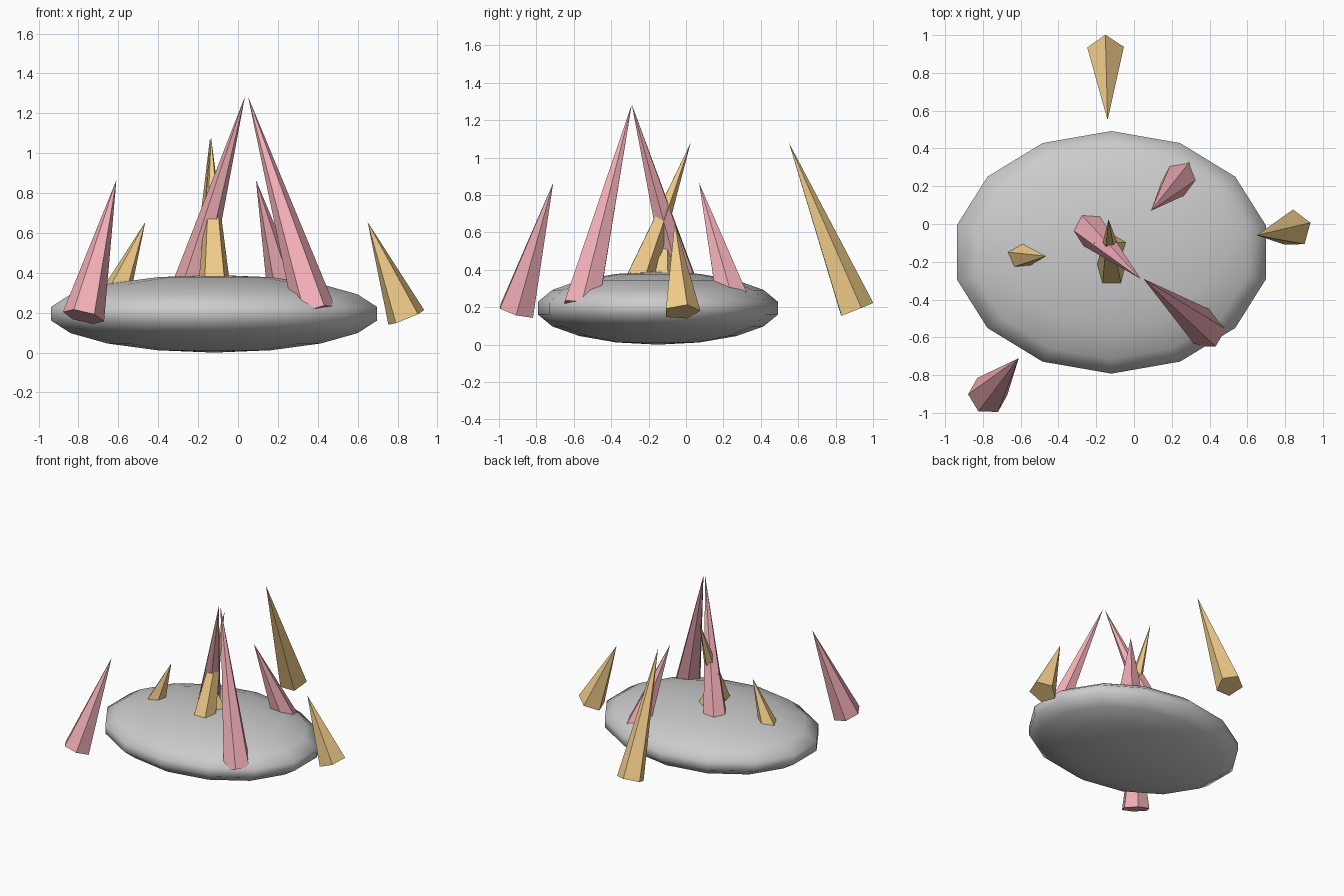
import bpy, bmesh, math
from mathutils import Vector, Matrix

if "Cube" in bpy.data.objects:
    bpy.data.objects.remove(bpy.data.objects["Cube"])


def material(name, colour):
    m = bpy.data.materials.new(name)
    m.diffuse_color = colour
    m.use_nodes = True
    m.node_tree.nodes["Principled BSDF"].inputs["Base Color"].default_value = m.diffuse_color
    return m


pink = material("pink_crystal", (0.90, 0.43, 0.48, 1))
amber = material("amber_crystal", (0.87, 0.60, 0.25, 1))

# Flattened smooth boulder
bpy.ops.mesh.primitive_uv_sphere_add(segments=14, ring_count=9, radius=1)
rock = bpy.context.object
rock.name = "rock_base"
rock.data.transform(Matrix.Translation((-0.12, -0.15, 0.195))
                    @ Matrix.Diagonal((0.852, 0.652, 0.195, 1)))
bpy.ops.object.shade_smooth()


def crystal(name, base, tip, sides, radius, first_angle, mat):
    """Pointed prism whose axis runs from base centre to tip."""
    base, tip = Vector(base), Vector(tip)
    axis = tip - base
    tilt = Vector((0, 0, 1)).rotation_difference(axis)
    bm = bmesh.new()
    ring = []
    for i in range(sides):
        a = math.radians(first_angle) + math.tau * i / sides
        p = Vector((math.cos(a), math.sin(a), 0)) * radius
        ring.append(bm.verts.new(base + tilt @ p))
    apex = bm.verts.new(tip)
    bm.faces.new(ring[::-1])
    for i in range(sides):
        bm.faces.new((ring[i], ring[(i + 1) % sides], apex))
    mesh = bpy.data.meshes.new(name)
    bm.to_mesh(mesh)
    bm.free()
    mesh.materials.append(mat)
    bpy.context.collection.objects.link(bpy.data.objects.new(name, mesh))


# Six-sided pink crystals: base centre, tip
for i, (base, tip) in enumerate([
    ((-0.775, -0.905, 0.18), (-0.61, -0.71, 0.865)),
    ((0.385, -0.56, 0.20), (0.05, -0.29, 1.285)),
    ((-0.275, 0.01, 0.20), (0.035, -0.29, 1.285)),
    ((0.265, 0.265, 0.18), (0.09, 0.07, 0.865)),
]):
    crystal(f"pink_crystal_{i + 1}", base, tip, 6, 0.106, 0, pink)

# Five-sided amber crystals
for i, (base, tip) in enumerate([
    ((-0.15, 0.907, 0.185), (-0.14, 0.55, 1.08)),
    ((0.845, -0.025, 0.175), (0.65, -0.06, 0.655)),
    ((-0.66, -0.17, 0.175), (-0.465, -0.17, 0.655)),
    ((-0.115, -0.315, 0.185), (-0.135, 0.025, 1.08)),
    ((-0.02, -0.13, 0.175), (-0.215, -0.10, 0.655)),
]):
    crystal(f"amber_crystal_{i + 1}", base, tip, 5, 0.102, 91, amber)
